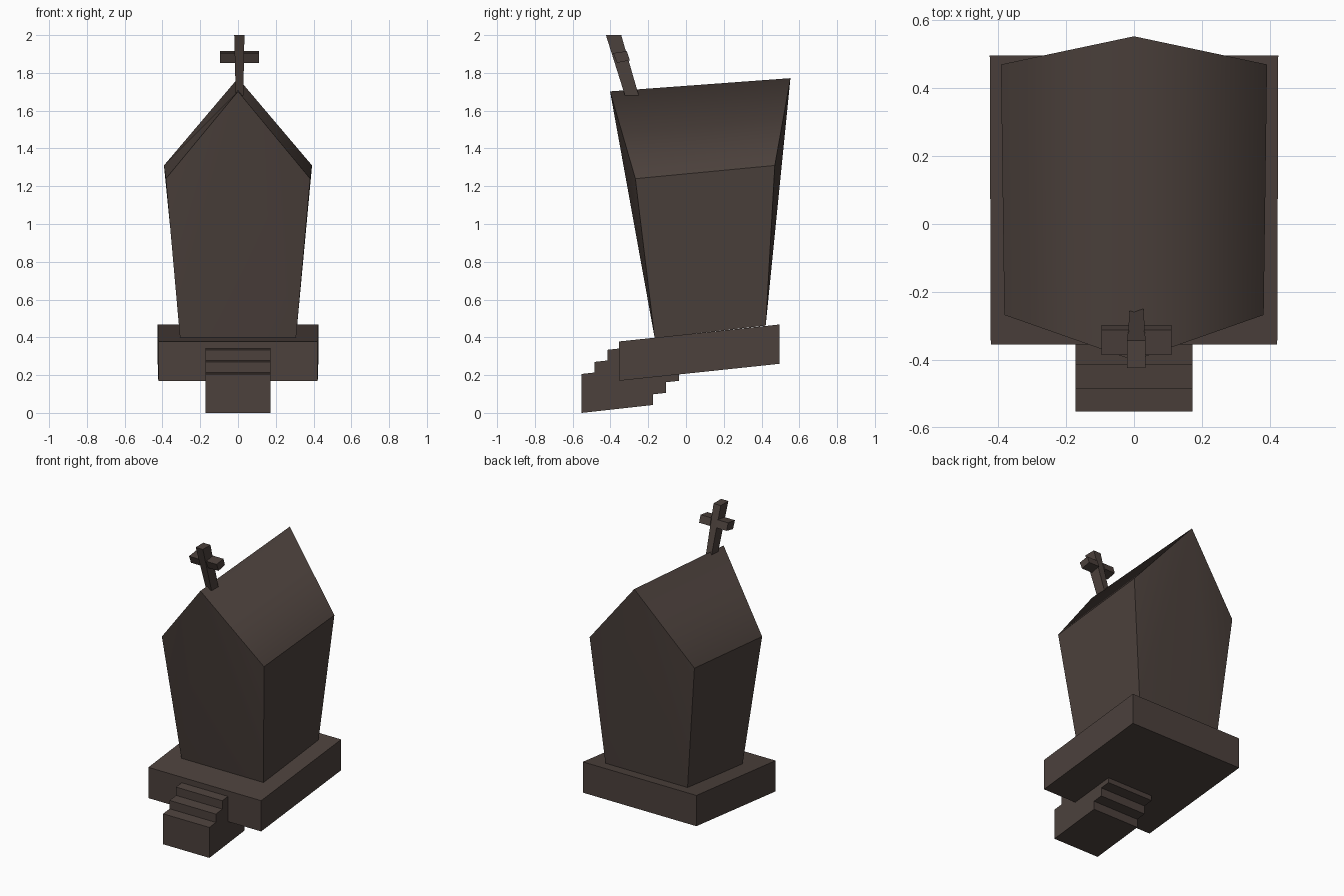
import bpy, bmesh

cube = bpy.data.objects.get("Cube")
if cube:
    bpy.data.objects.remove(cube, do_unlink=True)

stone = bpy.data.materials.new("dark_brown_stone")
stone.use_nodes = True
colour = (0.0725, 0.053, 0.0455, 1)
stone.diffuse_color = colour
stone.node_tree.nodes["Principled BSDF"].inputs["Base Color"].default_value = colour


def finish(name, bm):
    bmesh.ops.recalc_face_normals(bm, faces=bm.faces)
    mesh = bpy.data.meshes.new(name)
    bm.to_mesh(mesh)
    bm.free()
    mesh.materials.append(stone)
    obj = bpy.data.objects.new(name, mesh)
    bpy.context.collection.objects.link(obj)
    return obj


def loft(name, start, end):
    """Solid between two matching loops of points."""
    bm = bmesh.new()
    a = [bm.verts.new(p) for p in start]
    b = [bm.verts.new(p) for p in end]
    bm.faces.new(a)
    bm.faces.new(b)
    for i in range(len(a)):
        j = (i + 1) % len(a)
        bm.faces.new((a[i], a[j], b[j], b[i]))
    return finish(name, bm)


def upright(half, y, low, high):
    """Rectangle facing the front."""
    return [(-half, y, low), (half, y, low), (half, y, high), (-half, y, high)]


def flat(left, right, front, back, z):
    """Rectangle facing up."""
    return [(left, front, z), (right, front, z), (right, back, z), (left, back, z)]


# Tilted platform
loft("platform", upright(0.422, -0.355, 0.17, 0.378), upright(0.425, 0.496, 0.26, 0.468))

# Three identical sheared steps, each set back and raised
for i in range(3):
    y, z = -0.553 + 0.069 * i, 0.064 * i
    loft(f"step_{i + 1}", upright(0.173, y, z, z + 0.206),
         upright(0.173, y + 0.378, z + 0.042, z + 0.248))


# Leaning body with a pitched top: each gable is a fan of triangles
def gable(bm, y, z, eave, apex):
    half, eave_y, eave_z = eave
    pts = [(-0.307, y, z), (0.307, y, z), (half, eave_y, eave_z),
           (0, *apex), (-half, eave_y, eave_z)]
    v = [bm.verts.new(p) for p in pts]
    for tri in ((0, 1, 3), (1, 2, 3), (0, 3, 4)):
        bm.faces.new([v[k] for k in tri])
    return v


bm = bmesh.new()
front = gable(bm, -0.166, 0.397, (0.382, -0.268, 1.24), (-0.402, 1.702))
back = gable(bm, 0.422, 0.462, (0.392, 0.47, 1.31), (0.553, 1.772))
for i in range(5):
    j = (i + 1) % 5
    bm.faces.new((front[i], front[j], back[j], back[i]))
# Smooth across the ridge and inside each gable, sharp elsewhere
for face in bm.faces:
    face.smooth = True
for edge in bm.edges:
    ridge = all(abs(v.co.x) < 0.001 for v in edge.verts)
    inner = all(len(f.verts) == 3 for f in edge.link_faces)
    edge.smooth = ridge or inner
finish("body", bm)

# Leaning cross: post and two arms
loft("cross_post", flat(-0.012, 0.028, -0.323, -0.25, 1.68),
     flat(-0.02, 0.034, -0.424, -0.343, 2.0))
arm = [(-0.365, 1.853), (-0.297, 1.867), (-0.313, 1.915), (-0.386, 1.905)]
for side, inner, outer in (("right", -0.015, -0.096), ("left", 0.03, 0.11)):
    loft(f"cross_arm_{side}", [(inner, *p) for p in arm], [(outer, *p) for p in arm])
